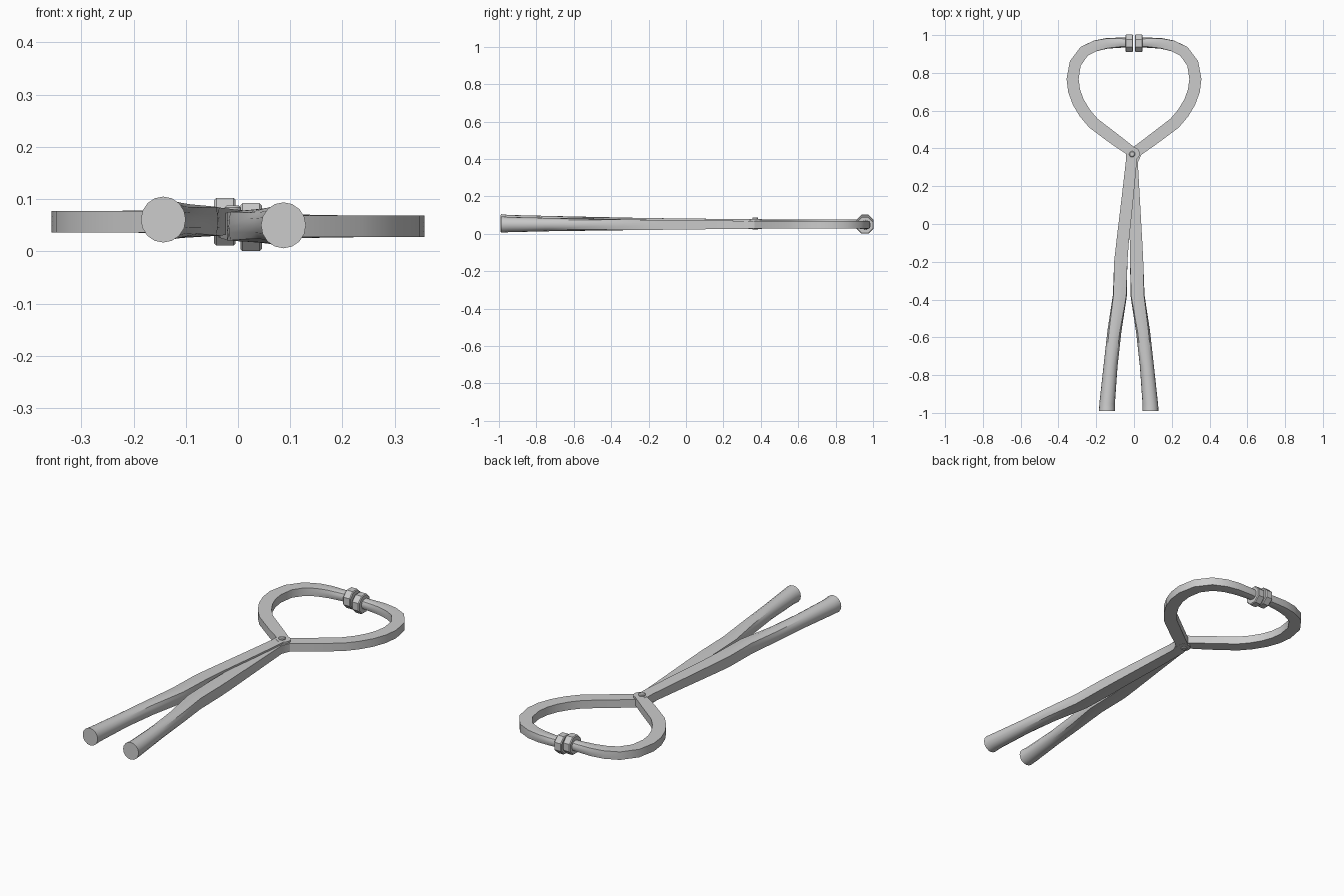
import bpy, bmesh, math
from mathutils import Vector, Matrix

if "Cube" in bpy.data.objects:
    bpy.data.objects.remove(bpy.data.objects["Cube"])

SIDES = 16

def finish(bm, name, angle=30):
    bmesh.ops.recalc_face_normals(bm, faces=bm.faces)
    me = bpy.data.meshes.new(name)
    bm.to_mesh(me)
    bm.free()
    ob = bpy.data.objects.new(name, me)
    bpy.context.collection.objects.link(ob)
    bpy.context.view_layer.objects.active = ob
    ob.select_set(True)
    bpy.ops.object.shade_smooth_by_angle(angle=math.radians(angle))
    ob.select_set(False)
    return ob

def sweep(name, stations):
    """Loft (x, y, z, half width, half height, roundness) stations; 0 = square, 1 = round."""
    bm = bmesh.new()
    pts = [Vector(s[:2]) for s in stations]
    rings = []
    for i, (x, y, z, w, h, r) in enumerate(stations):
        d0 = (pts[i] - pts[max(i - 1, 0)]).normalized()
        d1 = (pts[min(i + 1, len(pts) - 1)] - pts[i]).normalized()
        t = (d0 + d1).normalized()
        side = Vector((t.y, -t.x, 0))
        ring = []
        for k in range(SIDES):
            a = 2 * math.pi * k / SIDES
            c, s = math.cos(a), math.sin(a)
            f = r + (1 - r) / max(abs(c), abs(s))
            ring.append(bm.verts.new(Vector((x, y, z)) + side * (c * f * w)
                                     + Vector((0, 0, s * f * h))))
        rings.append(ring)
    for a, b in zip(rings, rings[1:]):
        for k in range(SIDES):
            n = (k + 1) % SIDES
            bm.faces.new((a[k], a[n], b[n], b[k]))
    bm.faces.new(rings[0])
    bm.faces.new(rings[-1])
    return finish(bm, name)

def cylinder(name, loc, r, depth, sides, axis='Z', bevel=0.0):
    bm = bmesh.new()
    bmesh.ops.create_cone(bm, cap_ends=True, segments=sides, radius1=r, radius2=r, depth=depth)
    if bevel:
        rim = [e for e in bm.edges if abs(e.verts[0].co.z - e.verts[1].co.z) < 1e-5]
        bmesh.ops.bevel(bm, geom=rim, offset=bevel, segments=1, affect='EDGES')
    rot = Matrix.Rotation(math.pi / sides, 4, 'Z')
    if axis == 'X':
        rot = Matrix.Rotation(math.pi / 2, 4, 'Y') @ rot
    bmesh.ops.transform(bm, matrix=Matrix.Translation(loc) @ rot, verts=bm.verts)
    return finish(bm, name)

# handle stations for the left arm, as offsets from the handles' mid line
handle = [(0.115, -0.99, 0.004, 0.043, 0.044, 1), (0.114, -0.95, 0.003, 0.041, 0.041, 1),
          (0.096, -0.75, 0.003, 0.037, 0.036, 1), (0.076, -0.57, 0.002, 0.037, 0.033, 0.8),
          (0.047, -0.38, 0.001, 0.037, 0.030, 0.3), (0.042, -0.20, 0, 0.035, 0.027, 0),
          (0.036, -0.10, 0, 0.033, 0.026, 0), (0.016, 0.15, 0, 0.031, 0.023, 0),
          (0.003, 0.33, 0, 0.029, 0.021, 0)]
# half of the jaw loop
jaw = [(0.015, 0.385, 0.030, 0), (0.10, 0.447, 0.031, 0), (0.215, 0.534, 0.032, 0),
       (0.26, 0.587, 0.032, 0), (0.295, 0.645, 0.032, 0), (0.317, 0.705, 0.032, 0),
       (0.325, 0.768, 0.032, 0), (0.311, 0.850, 0.031, 0), (0.264, 0.914, 0.030, 0),
       (0.205, 0.943, 0.029, 0.1), (0.145, 0.956, 0.028, 0.3), (0.075, 0.960, 0.027, 0.7),
       (0.015, 0.960, 0.026, 1)]

for sx, label, z, pz in ((-1, "left", 0.057, 0.057), (1, "right", 0.048, 0.0465)):
    mid = -0.028
    st = []
    for x, y, dz, w, h, r in handle:
        m = mid + (0.018 * max(0, (y + 0.2) / 0.57))
        st.append((m + sx * x, y, z - sx * dz * (sx < 0) + dz * (sx > 0) * 0.5, w, h, r))
    for x, y, w, r in jaw:
        st.append((sx * x, y, z, w, 0.0205 + 0.005 * r, r))
    # arm with handle and jaw
    sweep(label + "_arm", st)
    # collar at the jaw tip
    cylinder(label + "_collar", (sx * 0.025, 0.957, pz), 0.0495, 0.041, 8, 'X', 0.004)
    # pivot eye
    cylinder(label + "_pivot_eye", (-0.004, 0.372, z), 0.034, 0.042, 24)

# pivot pin
cylinder("pivot_pin", (-0.01, 0.37, 0.055), 0.016, 0.066, 16, 'Z', 0.004)
